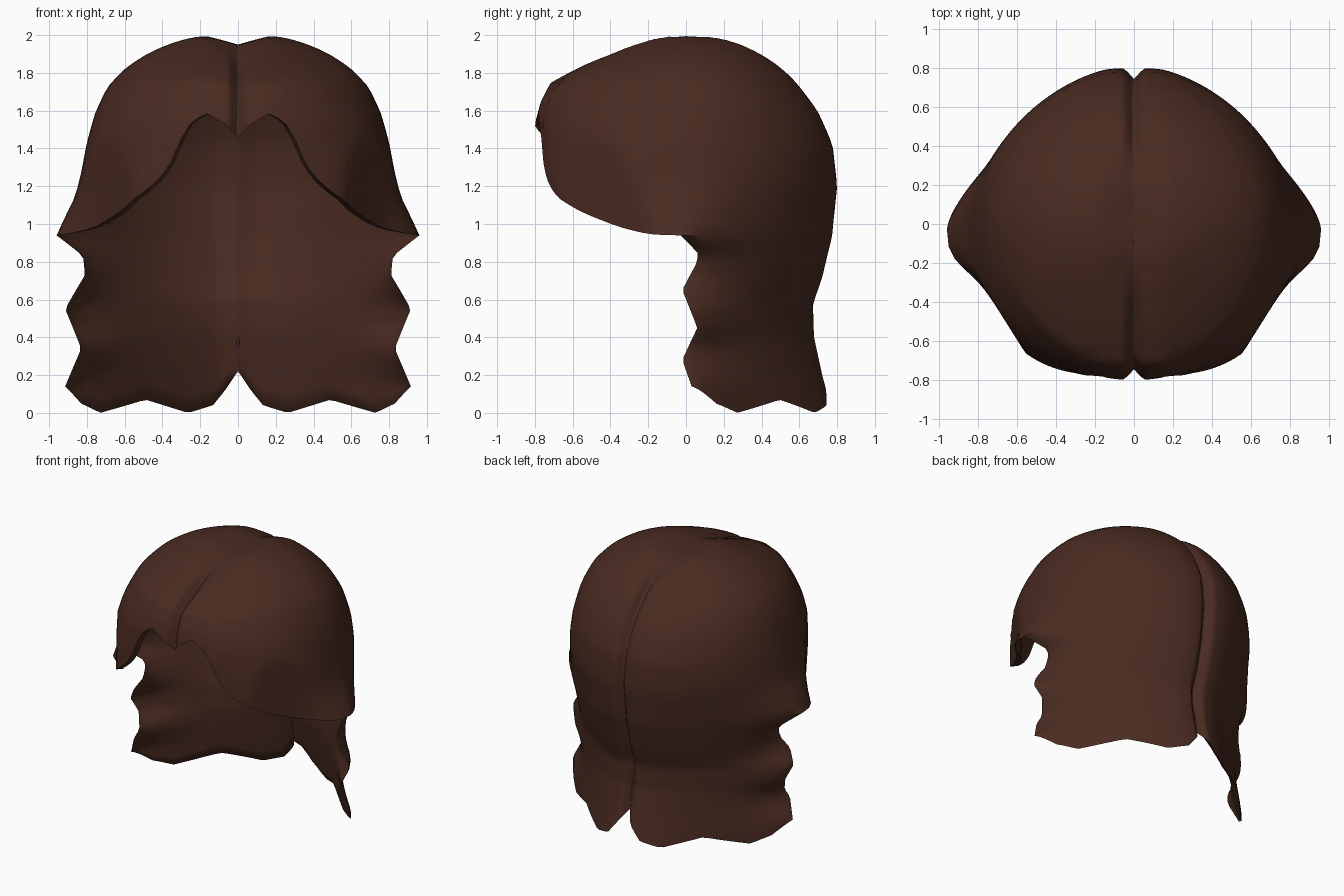
import bpy, bmesh, math
from mathutils import Vector

if "Cube" in bpy.data.objects:
    bpy.data.objects.remove(bpy.data.objects["Cube"])

# Profiles keyed by falling height: (z, size)
SIDE = [(2, 0), (1.995, .18), (1.985, .25), (1.96, .34), (1.9, .48), (1.82, .6), (1.725, .69), (1.59, .755), (1.43, .80),
        (1.27, .83), (1.15, .86), (.94, .96), (.83, .82), (.73, .81), (.55, .915), (.34, .83), (.14, .915), (0, .86)]
FRONT = [(2, 0), (1.995, .14), (1.96, .27), (1.9, .42), (1.82, .6), (1.75, .73), (1.65, .78), (1.53, .81), (1.2, .8), (0, .8)]
BACK = [(2, 0), (1.995, .17), (1.9, .42), (1.78, .57), (1.6, .71), (1.42, .79), (1.2, .815), (.93, .79), (.72, .74),
        (.57, .69), (.4, .7), (.2, .745), (0, .8)]
ROUND_BACK = [(2, 2), (1.6, 1.9), (1.2, 1.8), (.9, 1.65), (.4, 1.45), (0, 1.4)]
ZIGZAG = [(2, 0), (1.1, 0), (.94, -.03), (.85, .06), (.8, .06), (.65, -.02), (.45, .06), (.28, -.02), (.14, .03), (0, .1)]
# Lower edges keyed by sideways fraction
FRINGE = [(0, 1.48), (.1, 1.54), (.22, 1.585), (.32, 1.54), (.4, 1.42), (.44, 1.31), (.51, 1.235), (.61, 1.165),
          (.77, 1.075), (.88, 1.02), (.97, .965), (1, .94)]
HEM = [(0, .22), (.08, .12), (.16, .04), (.32, 0), (.59, .07), (.87, 0), (.96, .05), (1, .14)]
WALL = .045


def lerp(table, v):
    pts = sorted(table)
    if v <= pts[0][0]:
        return pts[0][1]
    for (a, p), (b, q) in zip(pts, pts[1:]):
        if v <= b:
            return p + (q - p) * (v - a) / (b - a)
    return pts[-1][1]


def ramp(v):
    return min(1, max(0, v))


def by_height(table, z):
    # interpolate in sqrt of the drop, so the crown is round
    drop = lambda h: math.sqrt(max(0, 2 - h))
    return lerp([(drop(h), s) for h, s in table], drop(z))


def roundness(z, back):
    return by_height(ROUND_BACK, z) if back else 2 + .5 * ramp((1.7 - z) / .5)


def shell_point(phi, z, back, inner):
    s, c = max(0, math.sin(phi)), max(0, math.cos(phi))
    if phi > math.pi / 2 - 1e-6:
        s, c = 1, 0
    n = roundness(z, back)
    wide = by_height(SIDE, z)
    if z < 1.3:  # flare only near the side edge
        wide = .825 + (wide - .825) * s ** 9
    x = wide * s ** (2 / n)
    y = by_height(BACK, z) * c ** (2 / n) if back else -by_height(FRONT, z) * c ** (2 / n)
    y += by_height(ZIGZAG, z) * s ** 10
    if y < 0 and not back:  # slanted front corners
        k = min(1, .975 / max(.01, x - .63 * y))
        k += (1 - k) * s ** 40
        x, y = x * k, y * k
    p = Vector((x, y, z))
    if inner:  # smooth lining, thinning out to the side edges
        f = 1 - s ** 14 * ramp((1.4 - z) / .4)
        t = f * (WALL + .035 * max(0, 1 - x / .12))
        p.x *= 1 - t / .83
        p.y *= 1 - t / .79
        p.z -= .075 * ramp((z - 1.6) / .35)
        p.z += f * .055 * max(0, 1 - z)
    else:  # centre parting: shallow valley on the crown, narrow groove below
        k = ramp((1.97 - z) / .12)
        narrow = .052 * max(0, 1 - x / .05) + .018 * max(0, 1 - x / .15)
        g = k * narrow + (1 - k) * .05 * max(0, 1 - x / .17)
        d = Vector((0, -p.y, min(z, 1.15) - z))
        p += d.normalized() * g
    if s < 1e-5:
        p.x = 0
    return p


N, UPPER, LOWER = 36, 32, 26


def column(k, back, inner):
    phi = math.pi / 2 * (k / N) ** (1.15 if back else 1.5)
    s = math.sin(phi)
    low = .94
    if not back:  # settle the fringe edge height for this column
        low = 1.3
        for _ in range(12):
            low = (low + lerp(FRINGE, s ** (2 / roundness(low, False)))) / 2
    w = math.sqrt(2 - low)
    zs = [2 - (w * i / UPPER) ** 2 for i in range(UPPER + 1)]
    if back:
        hem = lerp(HEM, s ** (2 / 1.4))
        zs += [low + (hem - low) * i / LOWER for i in range(1, LOWER + 1)]
    return [shell_point(phi, z, back, inner) for z in zs]


def grid(bm, columns, flip):
    vs = [[bm.verts.new(p) for p in col] for col in columns]
    for a, b in zip(vs, vs[1:]):
        for i in range(len(a) - 1):
            quad = (a[i], a[i + 1], b[i + 1], b[i])
            bm.faces.new(quad[::-1] if flip else quad)
    return [col[-1] for col in vs]


bm = bmesh.new()
# Front fringe and long back, each with outside, lining and rim
for back in (False, True):
    order = range(N, -1, -1) if back else range(N + 1)
    rims = [grid(bm, [column(k, back, inner) for k in order], inner) for inner in (True, False)]
    for i in range(N):
        bm.faces.new((rims[0][i], rims[0][i + 1], rims[1][i + 1], rims[1][i]))
bmesh.ops.remove_doubles(bm, verts=bm.verts, dist=.0005)
bmesh.ops.dissolve_degenerate(bm, dist=.0001, edges=bm.edges)
bmesh.ops.recalc_face_normals(bm, faces=bm.faces)
bm.normal_update()
# Make the outside face outward
top = max(bm.faces, key=lambda f: f.calc_center_median().z)
if top.normal.z < 0:
    bmesh.ops.reverse_faces(bm, faces=bm.faces)
mesh = bpy.data.meshes.new("hair")
bm.to_mesh(mesh)
bm.free()
hair = bpy.data.objects.new("hair", mesh)
bpy.context.collection.objects.link(hair)

mat = bpy.data.materials.new("dark brown")
mat.diffuse_color = (.067, .024, .015, 1)
mat.use_nodes = True
mat.node_tree.nodes["Principled BSDF"].inputs["Base Color"].default_value = mat.diffuse_color
mesh.materials.append(mat)

# Mirror the half
m = hair.modifiers.new("mirror", 'MIRROR')
m.use_clip = True
m.merge_threshold = .001

bpy.context.view_layer.objects.active = hair
hair.select_set(True)
bpy.ops.object.shade_smooth_by_angle(angle=math.radians(50))
